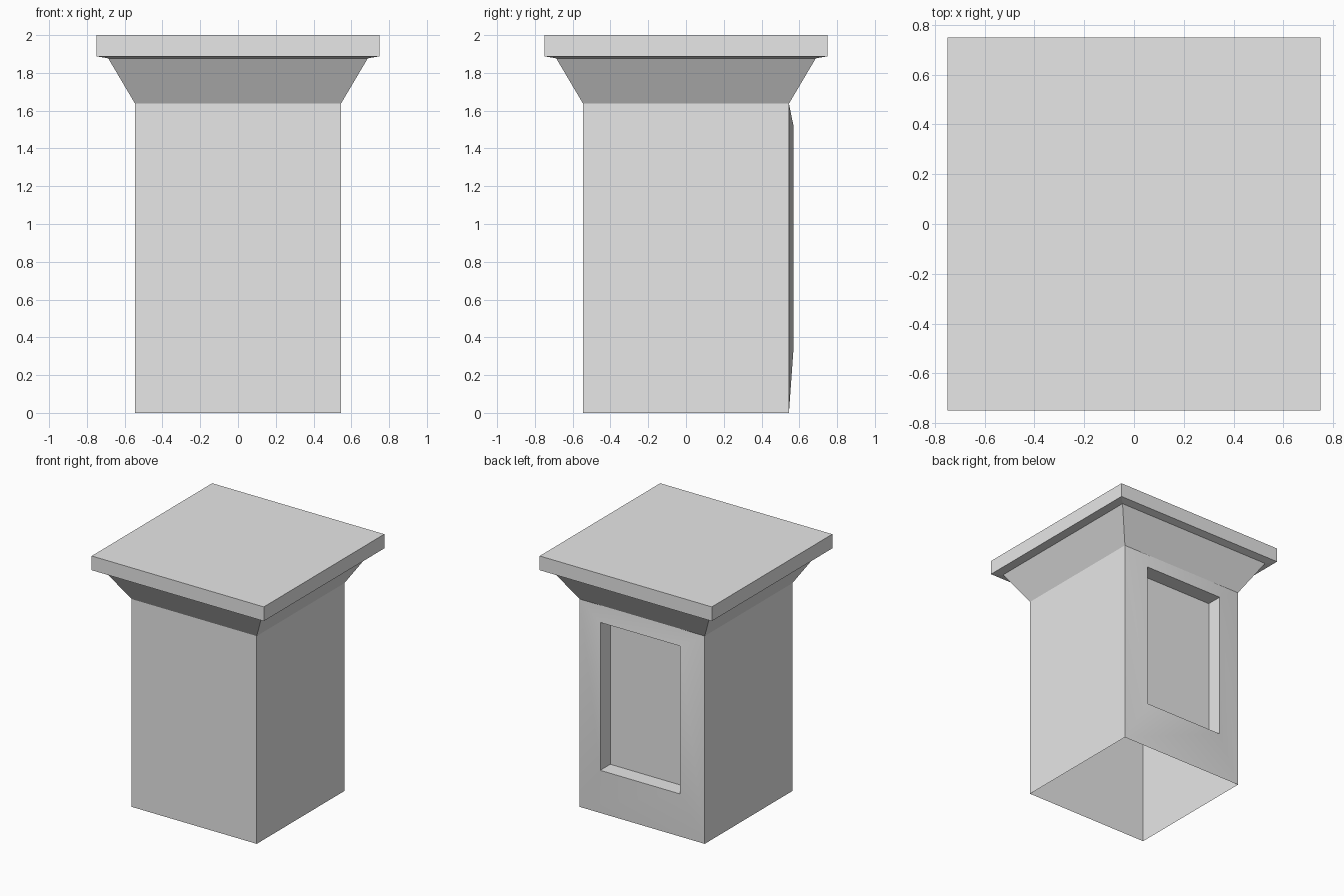
import bpy, bmesh
from math import radians

cube = bpy.data.objects.get("Cube")
if cube:
    bpy.data.objects.remove(cube)

stone = bpy.data.materials.new("grey_stone")
stone.use_nodes = True
stone.diffuse_color = (0.8, 0.8, 0.8, 1)
stone.node_tree.nodes["Principled BSDF"].inputs["Base Color"].default_value = (0.8, 0.8, 0.8, 1)

HALF, NECK_Z = 0.545, 1.637


def level(half, z):
    """Horizontal square ring."""
    return [(-half, -half, z), (half, -half, z), (half, half, z), (-half, half, z)]


def upright(half, z0, z1, y):
    """Upright rectangular ring facing the back."""
    return [(half, y, z0), (-half, y, z0), (-half, y, z1), (half, y, z1)]


def loft(name, rings, close_end=False, skip=()):
    """Join successive rings with quads; optionally fill the last ring."""
    bm = bmesh.new()
    loops = [[bm.verts.new(p) for p in ring] for ring in rings]
    for a, b in zip(loops, loops[1:]):
        for i in range(4):
            if i not in skip:
                j = (i + 1) % 4
                bm.faces.new((a[i], a[j], b[j], b[i]))
    if close_end:
        bm.faces.new(loops[-1])
    mesh = bpy.data.meshes.new(name)
    bm.to_mesh(mesh)
    bm.free()
    mesh.materials.append(stone)
    obj = bpy.data.objects.new(name, mesh)
    bpy.context.collection.objects.link(obj)
    return obj


# Hollow shaft, open underneath; its back side is the framed panel
loft("shaft", [level(HALF, 0), level(HALF, NECK_Z)], skip=(2,))

# Back side: frame swelling outward to a rim, then a recessed panel
back = loft("back_panel", [
    upright(HALF, 0, NECK_Z, HALF),
    upright(0.348, 0.35, 1.515, 0.57),
    upright(0.348, 0.35, 1.515, 0.445),
], close_end=True)

# Flared neck
loft("neck", [level(HALF, NECK_Z), level(0.687, 1.877)])

# Cap slab with a slightly sloped underside
loft("cap", [level(0.687, 1.877), level(0.75, 1.888), level(0.75, 2)], close_end=True)

# Soft shading over the shallow frame, crisp edges elsewhere
bpy.ops.object.select_all(action="DESELECT")
back.select_set(True)
bpy.context.view_layer.objects.active = back
bpy.ops.object.shade_smooth_by_angle(angle=radians(30))
